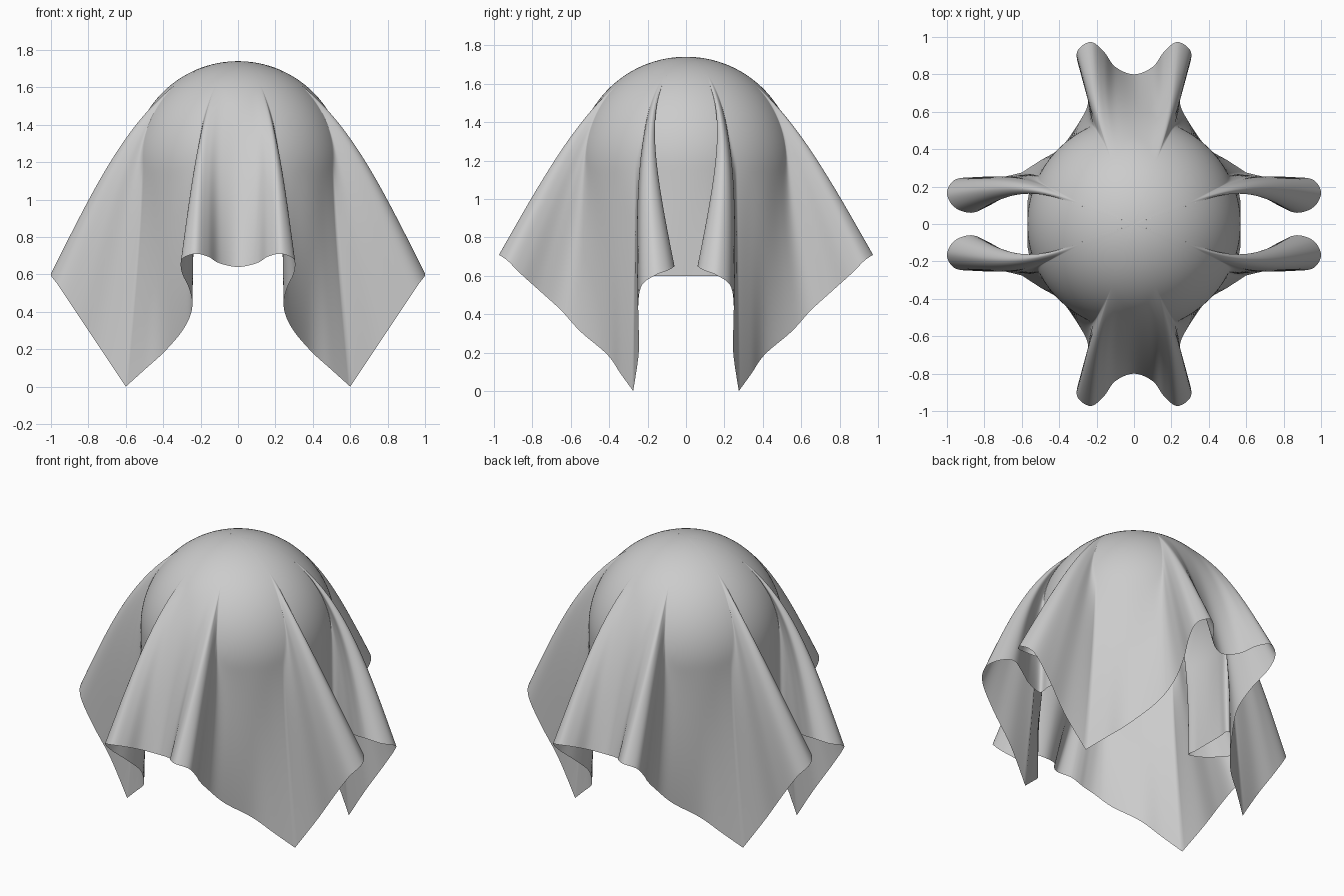
import bpy, bmesh
from math import sin, cos, radians
from mathutils import Vector

if "Cube" in bpy.data.objects:
    bpy.data.objects.remove(bpy.data.objects["Cube"])

R, CZ = 0.57, 1.17          # hidden ball under the cloth
ROWS, SUB = 64, 6

# Fall lines of one quadrant: azimuth, polar angle where cloth leaves ball, hem x, y, z
side = [(0, 90, .57, 0, .60), (10, 90, .57, .11, .60), (17, 88, .57, .18, .60),
        (19, 74, .68, .15, .61), (19, 58, .78, .095, .63), (19, 43, .87, .06, .65),
        (20, 37, .96, .09, .63), (21, 35, 1.0, .165, .60), (22, 40, .96, .235, .54),
        (23, 52, .86, .25, .39), (24, 72, .74, .245, .21), (27, 88, .60, .275, 0)]
front = [(27, 88, .60, .275, 0), (36, 91, .50, .34, .09), (46, 91, .39, .41, .19),
         (58, 91, .29, .55, .31), (66, 86, .245, .65, .42), (68, 70, .26, .76, .52),
         (69, 56, .30, .86, .61), (70, 46, .30, .93, .68), (71, 40, .23, .973, .71),
         (75, 42, .16, .92, .695), (81, 49, .10, .84, .66), (90, 55, 0, .80, .64)]


def ball(az, pol):
    a, p = radians(az), radians(pol)
    return Vector((R * sin(p) * cos(a), R * sin(p) * sin(a), CZ + R * cos(p)))


def smooth_through(pts):
    """Catmull-Rom through the fall lines (first and last are phantoms)."""
    out = []
    for p0, p1, p2, p3 in zip(pts, pts[1:], pts[2:], pts[3:]):
        for i in range(SUB):
            t = i / SUB
            out.append([.5 * (2*b + (c-a)*t + (2*a-5*b+4*c-d)*t*t + (3*b-a-3*c+d)*t**3)
                        for a, b, c, d in zip(p0, p1, p2, p3)])
    return out + [list(pts[-2])]


def fall_line(az, pol, hx, hy, hz):
    """Over the ball, then off along its tangent to the hem, evenly spaced."""
    raw = [ball(az, pol * i / 40) for i in range(41)]
    d, h = raw[-1], Vector((hx, hy, hz))
    tangent = (ball(az, pol + 1) - ball(az, pol - 1)).normalized()
    p1 = d + tangent * (h - d).length * .3
    p2 = p1.lerp(h, .4)
    for i in range(1, 61):
        t = i / 60
        u = 1 - t
        raw.append(d*u**3 + p1*3*u*u*t + p2*3*u*t*t + h*t**3)
    dist = [0]
    for a, b in zip(raw, raw[1:]):
        dist.append(dist[-1] + (b - a).length)
    out, k = [], 0
    for r in range(ROWS + 1):
        s = dist[-1] * r / ROWS
        while k < len(raw) - 2 and dist[k + 1] < s:
            k += 1
        out.append(raw[k].lerp(raw[k + 1], (s - dist[k]) / (dist[k + 1] - dist[k])))
    return out


# Symmetric phantoms at the mirror planes, plain ends at the sharp corner
a, p, x, y, z = side[1]
side_cols = smooth_through([(-a, p, x, -y, z)] + side + [side[-1]])
a, p, x, y, z = front[-2]
front_cols = smooth_through([front[0]] + front + [(180 - a, p, -x, y, z)])
columns = [fall_line(*c) for c in side_cols + front_cols[1:]]

# Draped cloth quadrant
bm = bmesh.new()
grid = [[bm.verts.new(v) for v in col] for col in columns]
for c0, c1 in zip(grid, grid[1:]):
    for r in range(ROWS):
        bm.faces.new((c0[r], c0[r + 1], c1[r + 1], c1[r]))
bmesh.ops.remove_doubles(bm, verts=bm.verts, dist=1e-4)
for f in bm.faces:
    f.smooth = True
mesh = bpy.data.meshes.new("draped_cloth")
bm.to_mesh(mesh)
bm.free()
cloth = bpy.data.objects.new("draped_cloth", mesh)
bpy.context.collection.objects.link(cloth)

# Mirror to all four quadrants
mirror = cloth.modifiers.new("quadrants", 'MIRROR')
mirror.use_axis = (True, True, False)
mirror.merge_threshold = 0.0005
